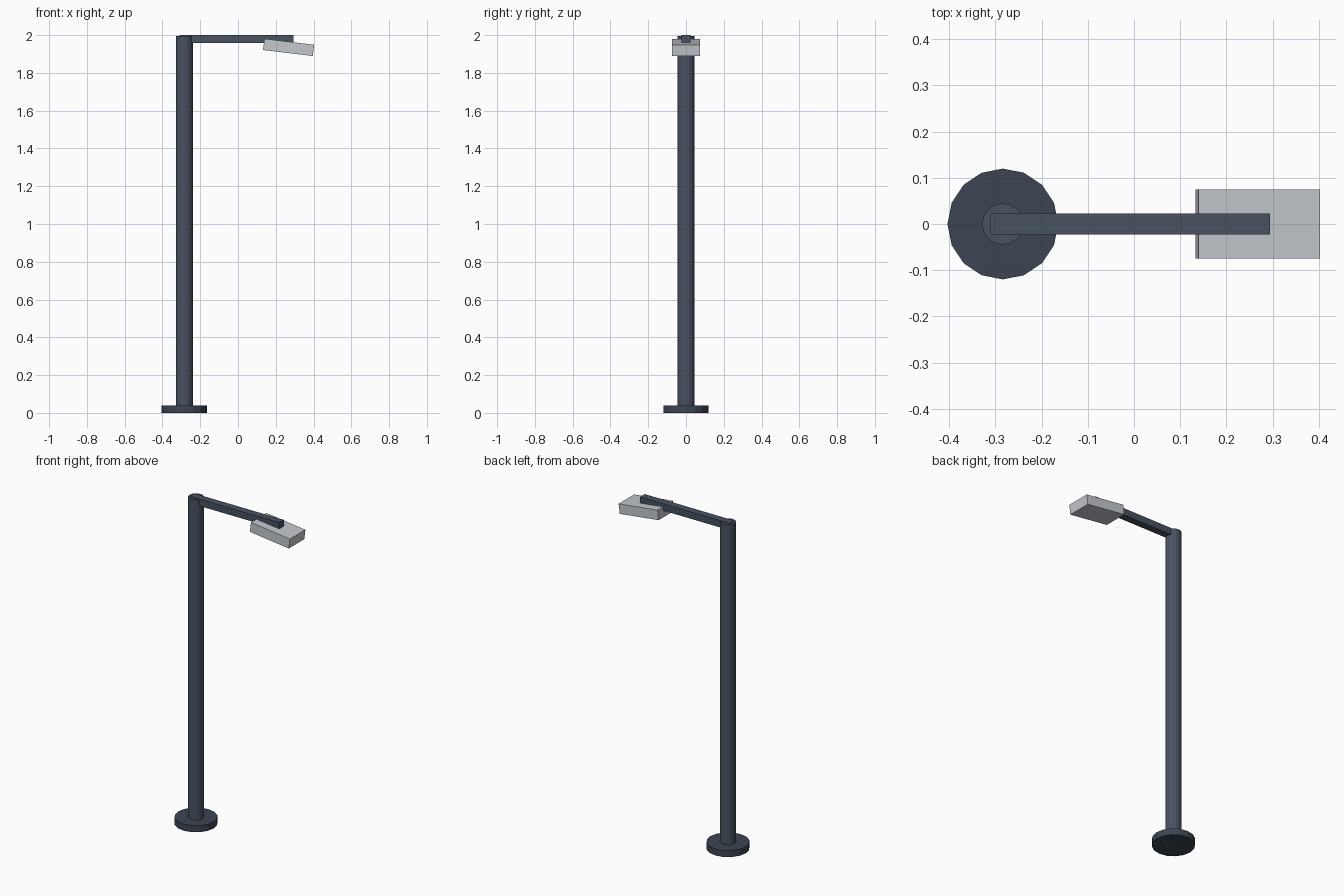
import bpy

if "Cube" in bpy.data.objects:
    bpy.data.objects.remove(bpy.data.objects["Cube"])


def material(name, color):
    m = bpy.data.materials.new(name)
    m.diffuse_color = (*color, 1.0)
    m.use_nodes = True
    m.node_tree.nodes["Principled BSDF"].inputs["Base Color"].default_value = m.diffuse_color
    return m


dark = material("dark_steel", (0.045, 0.06, 0.085))
steel = material("blue_grey_steel", (0.065, 0.085, 0.12))
light = material("light_grey", (0.55, 0.58, 0.62))


def cylinder(name, x, radius, z0, z1, mat, sides=16):
    bpy.ops.mesh.primitive_cylinder_add(vertices=sides, radius=radius, depth=z1 - z0,
                                        location=(x, 0, (z0 + z1) / 2))
    ob = bpy.context.object
    ob.name = name
    ob.data.materials.append(mat)
    return ob


def box(name, center, size, mat, tilt=0.0):
    bpy.ops.mesh.primitive_cube_add(size=1, location=center, rotation=(0, tilt, 0))
    ob = bpy.context.object
    ob.name = name
    ob.scale = size
    ob.data.materials.append(mat)
    return ob


POLE_X = -0.284

# Round foot and upright pole
cylinder("base_plate", POLE_X, 0.12, 0.0, 0.04, dark)
cylinder("pole", POLE_X, 0.045, 0.0, 1.995, steel)

# Horizontal arm, its top just above the pole's end
box("arm", (-0.008, 0, 1.979), (0.605, 0.045, 0.042), steel)

# Lamp head, nose tilted down
box("lamp_head", (0.268, 0, 1.935), (0.265, 0.15, 0.06), light, tilt=0.12)
